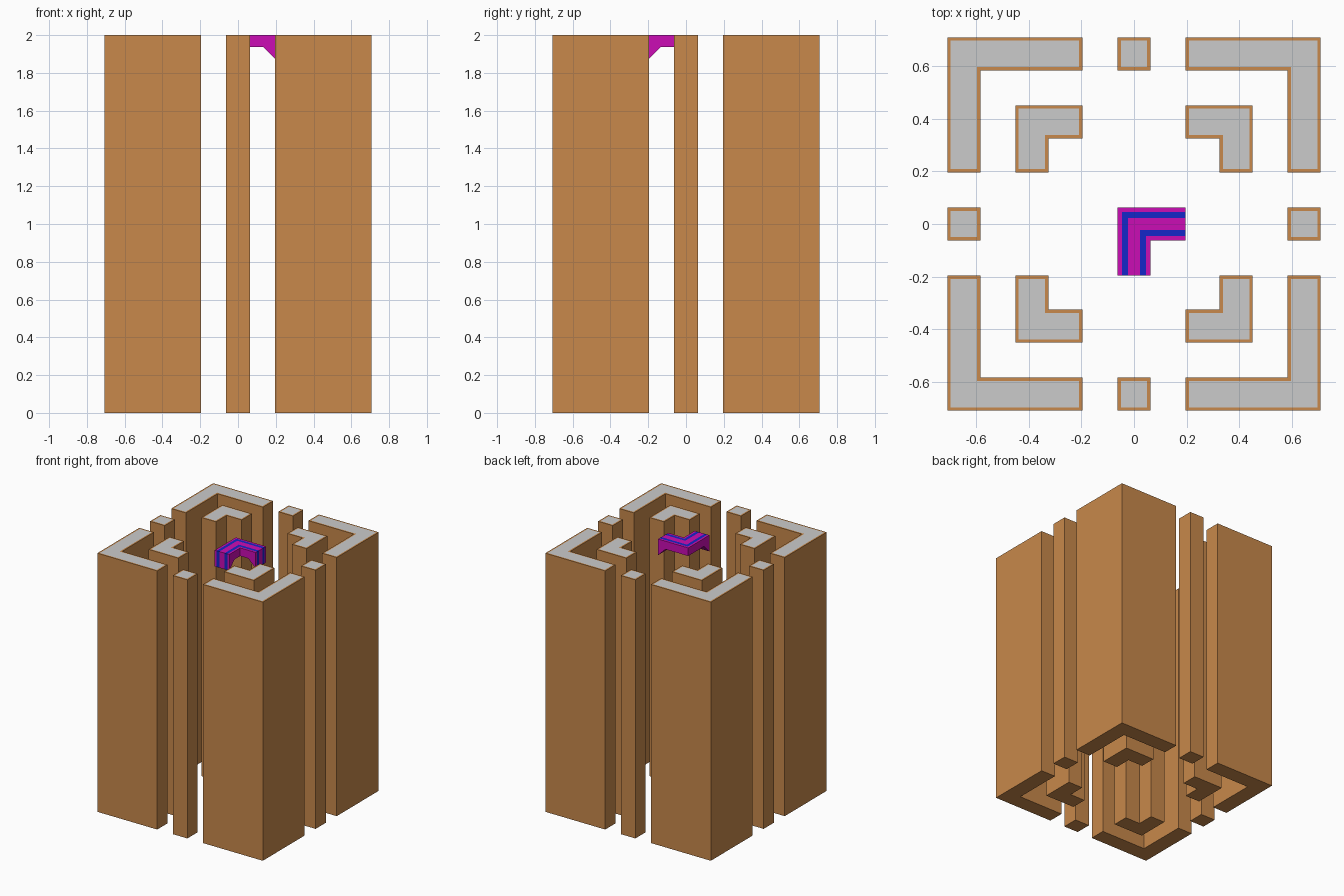
import bpy, bmesh

if "Cube" in bpy.data.objects:
    bpy.data.objects.remove(bpy.data.objects["Cube"])

H = 2.0          # full height
W = 0.0625       # half width of a wall or post
E = 0.1955       # inner end of every wall arm


def colour(name, rgb):
    m = bpy.data.materials.new(name)
    m.diffuse_color = (*rgb, 1)
    m.use_nodes = True
    m.node_tree.nodes["Principled BSDF"].inputs["Base Color"].default_value = m.diffuse_color
    return m


ORANGE = colour("orange", (0.58, 0.25, 0.07))
MAGENTA = colour("magenta", (0.60, 0.004, 0.46))
BLUE = colour("blue", (0.007, 0.02, 0.58))


def finish(bm, name, mats):
    bmesh.ops.recalc_face_normals(bm, faces=bm.faces[:])
    me = bpy.data.meshes.new(name)
    bm.to_mesh(me)
    bm.free()
    for m in mats:
        me.materials.append(m)
    ob = bpy.data.objects.new(name, me)
    bpy.context.collection.objects.link(ob)
    return ob


def pillar(name, outline):
    """Full-height prism with a plain grey panel inset in its top face."""
    bm = bmesh.new()
    low = [bm.verts.new((x, y, 0)) for x, y in outline]
    high = [bm.verts.new((x, y, H)) for x, y in outline]
    n = len(outline)
    bm.faces.new(low[::-1])
    for i in range(n):
        j = (i + 1) % n
        bm.faces.new((low[i], low[j], high[j], high[i]))
    top = bm.faces.new(high)
    bmesh.ops.recalc_face_normals(bm, faces=bm.faces[:])
    bmesh.ops.inset_region(bm, faces=[top], thickness=0.0125, use_even_offset=True)
    top.material_index = 1
    return finish(bm, name, [ORANGE, None])


def corner(outer, sx, sy):
    inner = outer - 2 * W
    pts = [(outer, E), (outer, outer), (E, outer), (E, inner), (inner, inner), (inner, E)]
    return [(sx * x, sy * y) for x, y in pts]


# L-shaped walls, two rings of four
for sx, side in ((-1, "left"), (1, "right")):
    for sy, face in ((-1, "front"), (1, "back")):
        pillar(f"outer_wall_{face}_{side}", corner(0.708, sx, sy))
        pillar(f"inner_wall_{face}_{side}", corner(0.450, sx, sy))

# Square posts in the middle of each side
R = 0.708 - W
for name, cx, cy in (("front", 0, -R), ("back", 0, R), ("left", -R, 0), ("right", R, 0)):
    pillar(f"post_{name}", [(cx + a * W, cy + b * W) for a, b in ((-1, -1), (1, -1), (1, 1), (-1, 1))])

# Bent bridge at the centre, swept from front end to right end
bands = [-W, -0.046, -0.023, 0.023, 0.046, W]
bend = 0.1325
stations = [
    (lambda t: (t, -E), H - 2 * W),
    (lambda t: (t, -bend), H - W),
    (lambda t: (t, -t), H - W),
    (lambda t: (bend, -t), H - W),
    (lambda t: (E, -t), H - 2 * W),
]
bm = bmesh.new()
tops = [[bm.verts.new((*f(t), H)) for t in bands] for f, z in stations]
bots = [[bm.verts.new((*f(t), z)) for t in bands] for f, z in stations]
last = len(stations) - 1
for k in range(len(bands) - 1):
    stripe = k % 2
    for s in range(last):
        bm.faces.new((tops[s][k], tops[s][k + 1], tops[s + 1][k + 1], tops[s + 1][k])).material_index = stripe
        bm.faces.new((bots[s][k], bots[s + 1][k], bots[s + 1][k + 1], bots[s][k + 1]))
    for s in (0, last):
        bm.faces.new((tops[s][k], tops[s][k + 1], bots[s][k + 1], bots[s][k])).material_index = stripe
for k in (0, len(bands) - 1):
    for s in range(last):
        bm.faces.new((tops[s][k], tops[s + 1][k], bots[s + 1][k], bots[s][k]))
finish(bm, "striped_bridge", [MAGENTA, BLUE])
